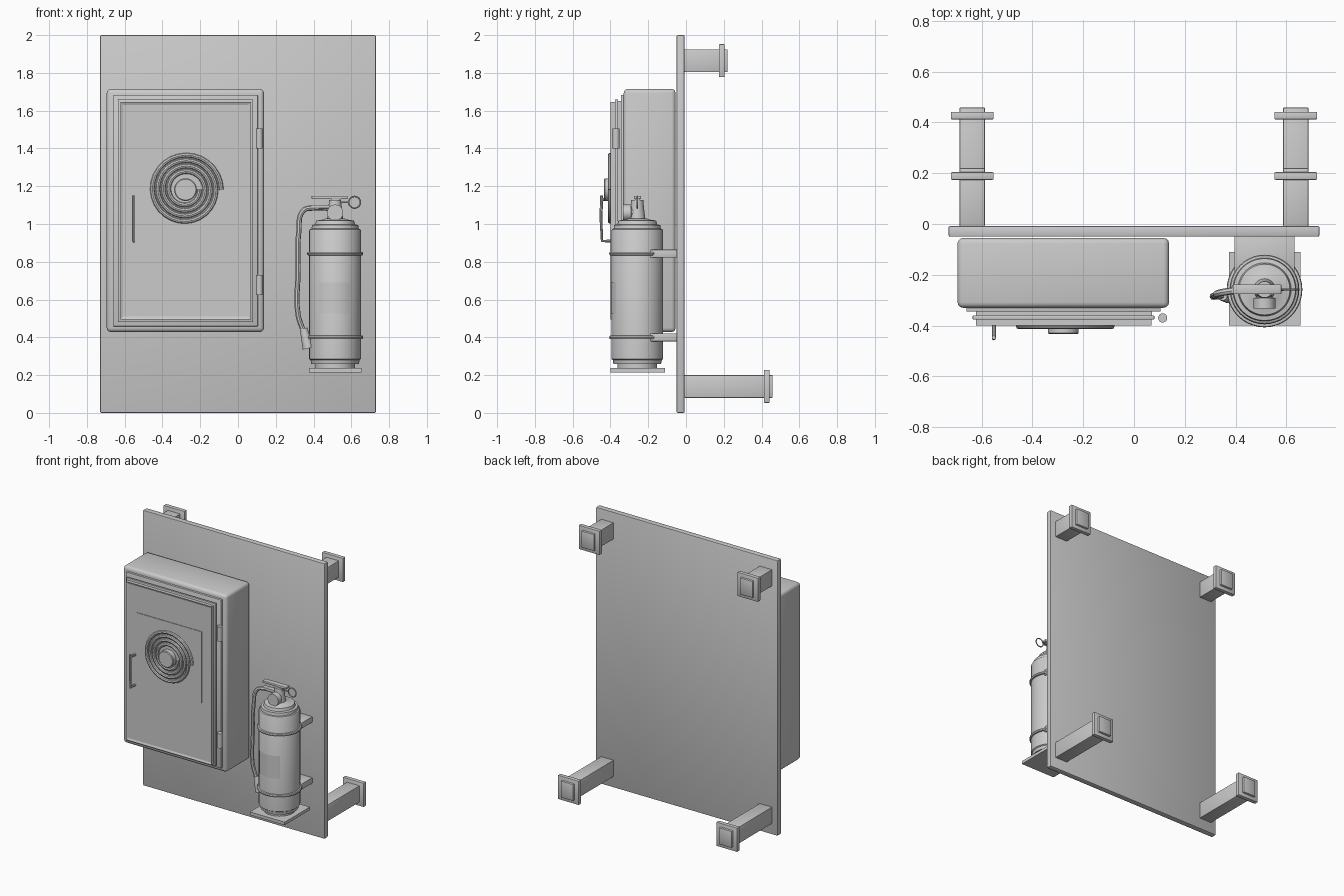
import bpy, bmesh, math
from mathutils import Vector

if "Cube" in bpy.data.objects:
    bpy.data.objects.remove(bpy.data.objects["Cube"])

grey = bpy.data.materials.new("grey")
grey.diffuse_color = (0.6, 0.6, 0.6, 1)
grey.use_nodes = True
grey.node_tree.nodes["Principled BSDF"].inputs["Base Color"].default_value = grey.diffuse_color


def finish(name, bm, smooth=True):
    bmesh.ops.recalc_face_normals(bm, faces=bm.faces)
    me = bpy.data.meshes.new(name)
    bm.to_mesh(me)
    bm.free()
    me.materials.append(grey)
    ob = bpy.data.objects.new(name, me)
    bpy.context.collection.objects.link(ob)
    if smooth:
        bpy.ops.object.select_all(action='DESELECT')
        ob.select_set(True)
        bpy.context.view_layer.objects.active = ob
        bpy.ops.object.shade_smooth_by_angle(angle=math.radians(35))
    return ob


def box(name, x, y, z, bevel=0, segments=2, inset=None):
    """Box from (min, max) ranges; inset = (width, depth) sinks the front face."""
    bm = bmesh.new()
    bmesh.ops.create_cube(bm, size=1)
    for v in bm.verts:
        for i, r in enumerate((x, y, z)):
            v.co[i] = r[0] if v.co[i] < 0 else r[1]
    if inset:
        front = [f for f in bm.faces if f.normal.y < -0.9]
        bmesh.ops.inset_region(bm, faces=front, thickness=inset[0])
        for v in front[0].verts:
            v.co.y += inset[1]
    if bevel:
        bmesh.ops.bevel(bm, geom=list(bm.edges), offset=bevel, segments=segments,
                        profile=0.5, affect='EDGES')
    return finish(name, bm, bevel > 0)


def lathe(name, profile, origin, axis=(0, 0, 1), sides=32):
    """Revolve (radius, height) points about an axis through origin."""
    bm = bmesh.new()
    rot = Vector((0, 0, 1)).rotation_difference(Vector(axis).normalized())
    rings = []
    for r, h in profile:
        rings.append([bm.verts.new(Vector(origin) + rot @ Vector(
            (r * math.cos(a), r * math.sin(a), h)))
            for a in (2 * math.pi * i / sides for i in range(sides))])
    for lo, hi in zip(rings, rings[1:]):
        for i in range(sides):
            j = (i + 1) % sides
            bm.faces.new((lo[i], lo[j], hi[j], hi[i]))
    bm.faces.new(rings[0])
    bm.faces.new(rings[-1])
    return finish(name, bm)


def tube(name, points, radius, smooth_path=True, cyclic=False):
    """Round tube along a path, turned into a mesh."""
    cu = bpy.data.curves.new(name, 'CURVE')
    cu.dimensions = '3D'
    cu.bevel_depth = radius
    cu.bevel_resolution = 2
    cu.use_fill_caps = True
    cu.resolution_u = 6
    sp = cu.splines.new('BEZIER' if smooth_path else 'POLY')
    if smooth_path:
        sp.bezier_points.add(len(points) - 1)
        for p, co in zip(sp.bezier_points, points):
            p.co = co
            p.handle_left_type = p.handle_right_type = 'AUTO'
    else:
        sp.points.add(len(points) - 1)
        for p, co in zip(sp.points, points):
            p.co = (*co, 1)
    sp.use_cyclic_u = cyclic
    tmp = bpy.data.objects.new("path", cu)
    bpy.context.collection.objects.link(tmp)
    bpy.context.view_layer.update()
    me = bpy.data.meshes.new_from_object(
        tmp.evaluated_get(bpy.context.evaluated_depsgraph_get()))
    bpy.data.objects.remove(tmp)
    bm = bmesh.new()
    bm.from_mesh(me)
    bpy.data.meshes.remove(me)
    return finish(name, bm)


# Backboard
box("backboard", (-0.73, 0.73), (-0.05, -0.008), (0, 2), 0.006)

# Four stand-off posts with square flanges
for sx, side in ((-1, "left"), (1, "right")):
    for zc, end, level in ((1.865, 0.22, "upper"), (0.14, 0.458, "lower")):
        c = sx * 0.637
        box(f"{level}_{side}_post", (c - 0.05, c + 0.05), (-0.008, end), (zc - 0.06, zc + 0.06), 0.003)
        box(f"{level}_{side}_flange", (c - 0.084, c + 0.084), (end - 0.046, end - 0.016),
            (zc - 0.087, zc + 0.087), 0.004)

# Cabinet body and stepped door
box("cabinet", (-0.695, 0.138), (-0.33, -0.055), (0.428, 1.715), 0.022, 3)
box("cabinet_rim", (-0.66, 0.105), (-0.345, -0.32), (0.458, 1.683), 0.003)
box("door_seal", (-0.622, 0.07), (-0.362, -0.34), (0.492, 1.65))
box("door_flange", (-0.635, 0.08), (-0.376, -0.36), (0.48, 1.66), 0.003)
box("door", (-0.622, 0.068), (-0.4, -0.37), (0.495, 1.645), inset=(0.02, 0.006))
box("hose_emblem_plate", (-0.535, -0.015), (-0.398, -0.39), (0.92, 1.44))

# Coiled hose emblem: spiral tube around a hub
cx, cz = -0.278, 1.182
spiral = []
for i in range(4 * 28 + 1):
    a = 2 * math.pi * i / 28
    r = 0.19 - 0.029 * i / 28
    spiral.append((cx + r * math.cos(a), -0.402, cz + r * math.sin(a)))
tube("coiled_hose", spiral, 0.012, False)
lathe("coil_hub", [(0.06, 0), (0.06, 0.036), (0.055, 0.04)], (cx, -0.394, cz), (0, -1, 0))

# Door handle with two posts
tube("door_handle", [(-0.552, -0.39, 0.91), (-0.552, -0.445, 0.91),
                     (-0.552, -0.45, 1.03), (-0.552, -0.447, 1.15)], 0.008, False)
tube("handle_post", [(-0.552, -0.39, 1.13), (-0.552, -0.445, 1.13)], 0.008, False)

# Hinges
for z, level in ((0.625, "lower"), (1.4, "upper")):
    lathe(level + "_hinge", [(0.018, 0), (0.018, 0.105)], (0.113, -0.37, z), sides=20)

# Extinguisher cylinder with stepped ends
ex, ey = 0.514, -0.258
lathe("extinguisher_body",
      [(0.105, 0.235), (0.105, 0.258), (0.126, 0.258), (0.13, 0.28), (0.137, 0.285),
       (0.137, 0.965), (0.133, 0.972), (0.125, 0.975), (0.122, 0.995), (0.105, 0.998),
       (0.1, 1.018), (0.06, 1.024), (0.05, 1.03)], (ex, ey, 0), sides=40)

# Label curved around the front of the cylinder
bm = bmesh.new()
cols = []
for i in range(13):
    a = math.radians(-90 - 37 + 74 * i / 12)
    cols.append([bm.verts.new((ex + 0.14 * math.cos(a), ey + 0.14 * math.sin(a), z)) for z in (0.525, 0.69)])
for a, b in zip(cols, cols[1:]):
    bm.faces.new((a[0], b[0], b[1], a[1]))
finish("label", bm)

# Straps, wall brackets and base shelf
for z, level in ((0.4, "lower"), (0.843, "upper")):
    lathe(level + "_strap", [(0.137, -0.01), (0.146, -0.008), (0.149, 0), (0.146, 0.008),
                             (0.137, 0.01)], (ex, ey, z), sides=40)
    box(level + "_bracket", (0.395, 0.632), (-0.2, -0.04), (z - 0.021, z + 0.021), 0.003)
box("base_shelf", (0.375, 0.655), (-0.4, -0.11), (0.215, 0.237))

# Valve, gauge, levers and pin ring
lathe("valve_neck", [(0.045, 1.015), (0.038, 1.06), (0.034, 1.1), (0.032, 1.128)], (ex, ey, 0), sides=20)
lathe("pressure_gauge", [(0.03, -0.01), (0.03, 0.03), (0.043, 0.034), (0.043, 0.075)],
      (ex, ey, 1.06), (0, -1, 0), sides=24)
box("top_lever", (0.39, 0.58), (-0.276, -0.238), (1.133, 1.148), 0.002)
box("lever_pivot", (0.495, 0.545), (-0.27, -0.245), (1.11, 1.145))
box("lower_lever", (0.385, 0.5), (-0.274, -0.24), (1.083, 1.1), 0.002)
tube("pin_ring", [(0.617 + 0.031 * math.cos(a), ey, 1.115 + 0.031 * math.sin(a))
                  for a in (2 * math.pi * i / 20 for i in range(20))], 0.004, False, True)
tube("safety_pin", [(0.5, ey, 1.115), (0.588, ey, 1.115)], 0.005, False)

# Discharge hose and nozzle
tube("discharge_hose", [(0.49, -0.258, 1.083), (0.40, -0.262, 1.085), (0.345, -0.27, 1.07),
                        (0.322, -0.28, 0.96), (0.318, -0.284, 0.75), (0.318, -0.284, 0.52),
                        (0.345, -0.282, 0.435)], 0.014)
lathe("nozzle", [(0.02, 0), (0.022, 0.02), (0.03, 0.108)], (0.347, -0.282, 0.447), (0.24, 0, -1), sides=20)
